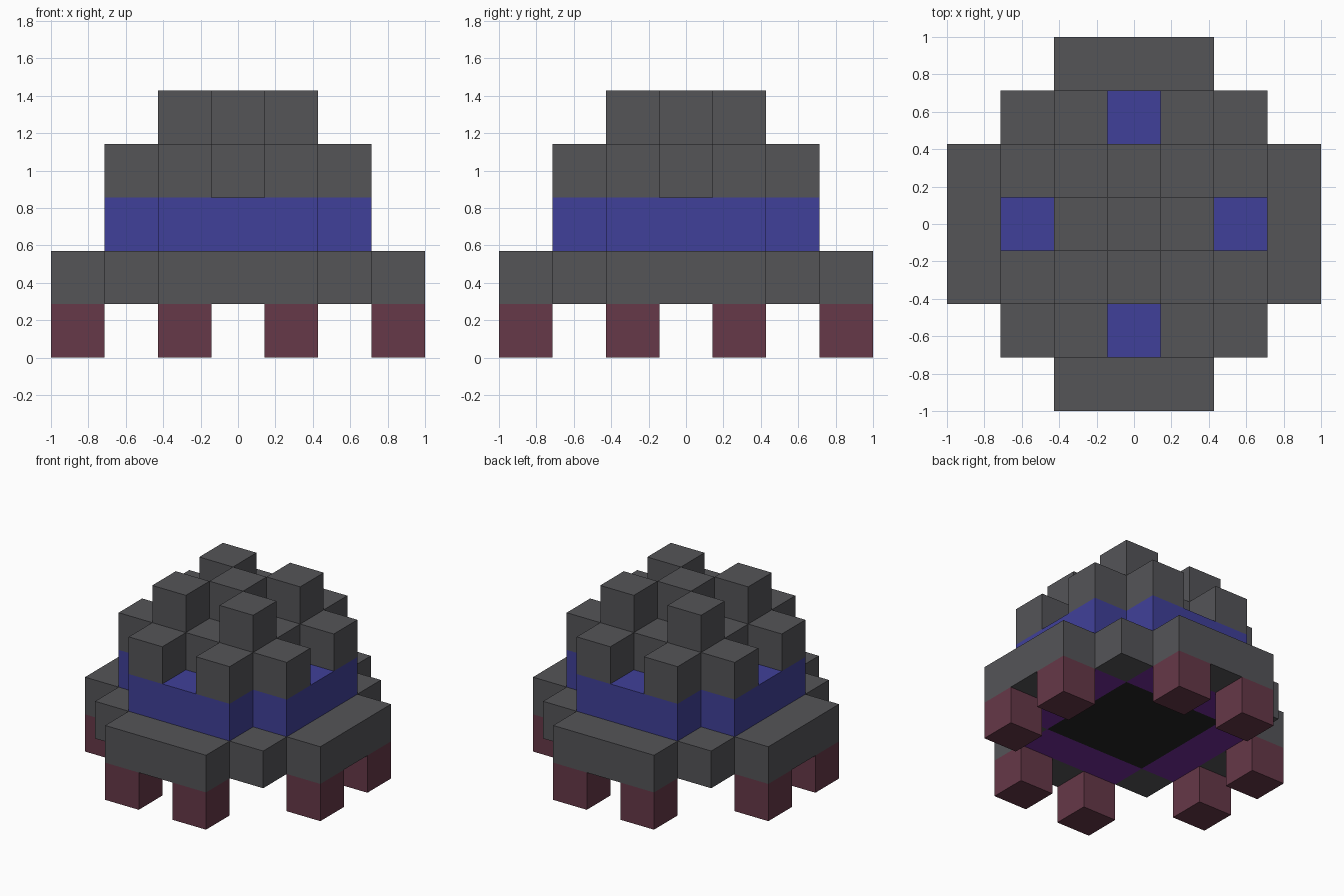
import bpy
import bmesh
from mathutils import Matrix, Vector

cube = bpy.data.objects.get("Cube")
if cube:
    bpy.data.objects.remove(cube, do_unlink=True)

U = 2 / 7  # edge length of one block


def material(name, rgb):
    mat = bpy.data.materials.new(name)
    mat.use_nodes = True
    mat.diffuse_color = (*rgb, 1)
    mat.node_tree.nodes["Principled BSDF"].inputs["Base Color"].default_value = (*rgb, 1)
    return mat


grey = material("dark grey", (0.089, 0.089, 0.097))
blue = material("deep blue", (0.051, 0.051, 0.32))
red = material("maroon", (0.133, 0.04, 0.065))
purple = material("purple", (0.175, 0.027, 0.33))
black = material("black", (0.019, 0.019, 0.019))


def layer(level, rule):
    """Block positions on one level that satisfy a rule of |x| and |y|."""
    span = range(-3, 4)
    return {(x, y, level) for x in span for y in span if rule(abs(x), abs(y))}


def in_core(x, y):
    return max(x, y) <= 1


def in_body(x, y):
    return max(x, y) <= 2 and x + y < 4


# Each part is a set of blocks, symmetric about both axes
parts = {
    "legs": (red, layer(0, lambda x, y: {x, y} == {1, 3})),
    "belly_core": (black, layer(1, in_core)),
    "belly_ring": (purple, layer(1, lambda x, y: in_body(x, y) and not in_core(x, y))),
    "skirt": (grey, layer(1, lambda x, y: x + y <= 4 and not in_body(x, y))),
    "body_band": (blue, layer(2, in_body)),
    "upper_shell": (grey, layer(3, lambda x, y: in_core(x, y) or {x, y} == {1, 2})),
    "crown_blocks": (grey, layer(4, lambda x, y: x == y and x <= 1)),
}
filled = set().union(*(cells for _, cells in parts.values()))


def build(name, mat, cells):
    """Join blocks into one mesh, leaving out faces hidden between blocks."""
    bm = bmesh.new()
    for cell in sorted(cells):
        centre = Vector(cell) * U + Vector((0, 0, U / 2))
        verts = bmesh.ops.create_cube(bm, size=U, matrix=Matrix.Translation(centre))["verts"]
        faces = {f for v in verts for f in v.link_faces}
        hidden = []
        for f in faces:
            step = (f.calc_center_median() - centre) / (U / 2)
            if tuple(c + round(s) for c, s in zip(cell, step)) in filled:
                hidden.append(f)
        bmesh.ops.delete(bm, geom=hidden, context="FACES")
    bmesh.ops.remove_doubles(bm, verts=bm.verts, dist=U / 100)
    mesh = bpy.data.meshes.new(name)
    bm.to_mesh(mesh)
    bm.free()
    mesh.materials.append(mat)
    bpy.context.collection.objects.link(bpy.data.objects.new(name, mesh))


for part, (mat, cells) in parts.items():
    build(part, mat, cells)
